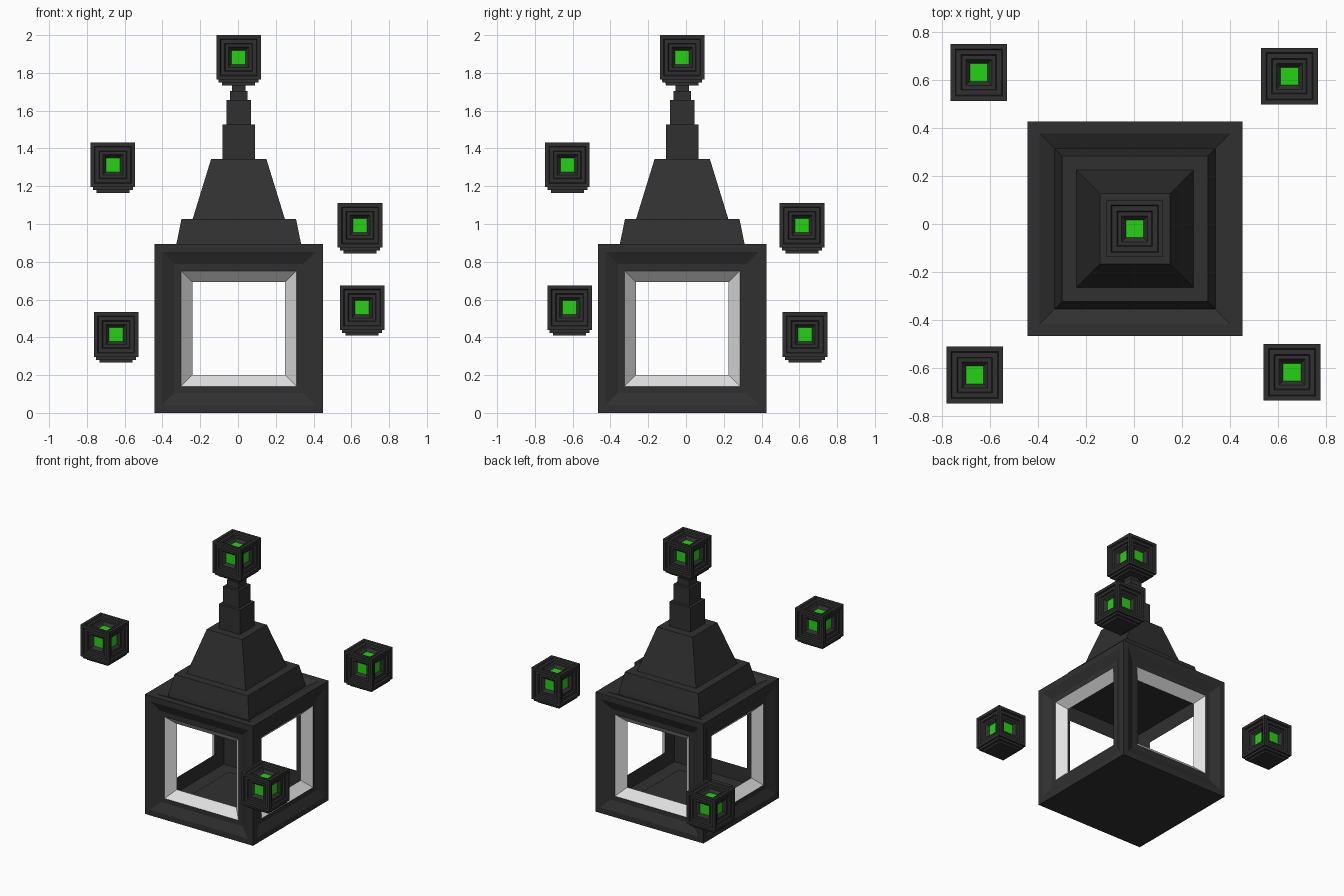
import bpy, bmesh
from mathutils import Matrix

if "Cube" in bpy.data.objects:
    bpy.data.objects.remove(bpy.data.objects["Cube"])

CX, CY = 0.004, -0.02   # lantern axis


def material(name, rgb):
    m = bpy.data.materials.new(name)
    m.diffuse_color = (*rgb, 1)
    m.use_nodes = True
    m.node_tree.nodes["Principled BSDF"].inputs["Base Color"].default_value = m.diffuse_color
    return m


DARK = material("dark_iron", (0.03, 0.03, 0.03))
SILVER = material("pale_trim", (0.75, 0.75, 0.75))
GREEN = material("green_glow", (0.018, 0.65, 0.006))


def finish(bm, name, mats, loc):
    me = bpy.data.meshes.new(name)
    bm.to_mesh(me)
    bm.free()
    for m in mats:
        me.materials.append(m)
    ob = bpy.data.objects.new(name, me)
    ob.location = loc
    bpy.context.collection.objects.link(ob)
    return ob


def cube(bm, half):
    verts = bmesh.ops.create_cube(bm, size=2 * half)["verts"]
    faces = list({f for v in verts for f in v.link_faces})
    for f in faces:
        f.normal_update()
    return faces


def inset(bm, faces, steps):
    """Inset faces by (thickness, depth) steps; returns the last rim."""
    rim = []
    for t, d in steps:
        rim = bmesh.ops.inset_individual(bm, faces=faces, thickness=t, depth=d,
                                         use_even_offset=True)["faces"]
        bm.normal_update()
    return rim


def square_loft(name, rings, loc):
    """Stack of square rings (half width, z), capped at both ends."""
    bm = bmesh.new()
    loops = [[bm.verts.new((sx * h, sy * h, z))
              for sx, sy in ((-1, -1), (1, -1), (1, 1), (-1, 1))] for h, z in rings]
    for a, b in zip(loops, loops[1:]):
        for i in range(4):
            j = (i + 1) % 4
            bm.faces.new((a[i], a[j], b[j], b[i]))
    bm.faces.new(loops[0][::-1])
    bm.faces.new(loops[-1])
    return finish(bm, name, [DARK], loc)


# Lantern case: framed cube with four bevelled, open windows
H = 0.4465
bm = bmesh.new()
faces = cube(bm, H)
sides = [f for f in faces if abs(f.normal.z) < 0.5]
top = [f for f in faces if f.normal.z > 0.5]
inset(bm, top, [(0.05, 0), (0.06, -0.03)])
rim = inset(bm, sides, [(0.041, 0), (0.065, -0.03), (0.035, 0), (0.06, -0.06)])
for f in rim:
    f.material_index = 1
bmesh.ops.delete(bm, geom=sides, context='FACES_ONLY')
# inner lining of the case, facing inwards
inner = cube(bm, H - 0.09)
inner_sides = [f for f in inner if abs(f.normal.z) < 0.5]
lining = inset(bm, inner_sides, [(0.111, 0)])
bmesh.ops.delete(bm, geom=inner_sides, context='FACES_ONLY')
bmesh.ops.reverse_faces(bm, faces=lining + [f for f in inner if f.is_valid and f not in inner_sides])
bmesh.ops.remove_doubles(bm, verts=bm.verts, dist=0.0005)
finish(bm, "lantern_case", [DARK, SILVER], (CX, CY, H))

# Raised plate on the case floor
square_loft("floor_plate", [(0.22, 0.085), (0.22, 0.12)], (CX, CY, 0))

# Roof tiers and stepped spire
square_loft("roof_base", [(0.334, 0.862), (0.33, 0.895), (0.303, 1.027)], (CX, CY, 0))
square_loft("roof_cone", [(0.246, 1.02), (0.146, 1.345)], (CX, CY, 0))
spire = [(0.087, 1.34, 1.527), (0.066, 1.52, 1.657), (0.047, 1.65, 1.705), (0.036, 1.70, 1.745)]
for i, (h, z0, z1) in enumerate(spire):
    square_loft(f"spire_step_{i + 1}", [(h, z0), (h, z1)], (CX, CY, 0))


# Glowing cubes: stepped recess with green core on five faces, stepped foot below
def glow_cube(name, loc):
    bm = bmesh.new()
    fs = cube(bm, 0.118)
    bottom = [f for f in fs if f.normal.z < -0.5]
    windows = [f for f in fs if f.normal.z > -0.5]
    inset(bm, windows, [(0.02, 0), (0.004, -0.012), (0.02, 0), (0.004, -0.012),
                        (0.016, 0), (0.017, -0.02)])
    for f in windows:
        f.material_index = 1
    inset(bm, bottom, [(0.012, 0), (0.0005, 0.016), (0.018, 0), (0.0005, 0.014)])
    finish(bm, name, [DARK, GREEN], loc)


glow_cube("top_glow_cube", (0.003, CY, 1.882))
for i, p in enumerate([(-0.662, -0.628, 1.313), (0.646, 0.614, 0.993),
                       (-0.645, 0.63, 0.415), (0.657, -0.616, 0.557)]):
    glow_cube(f"floating_glow_cube_{i + 1}", p)
